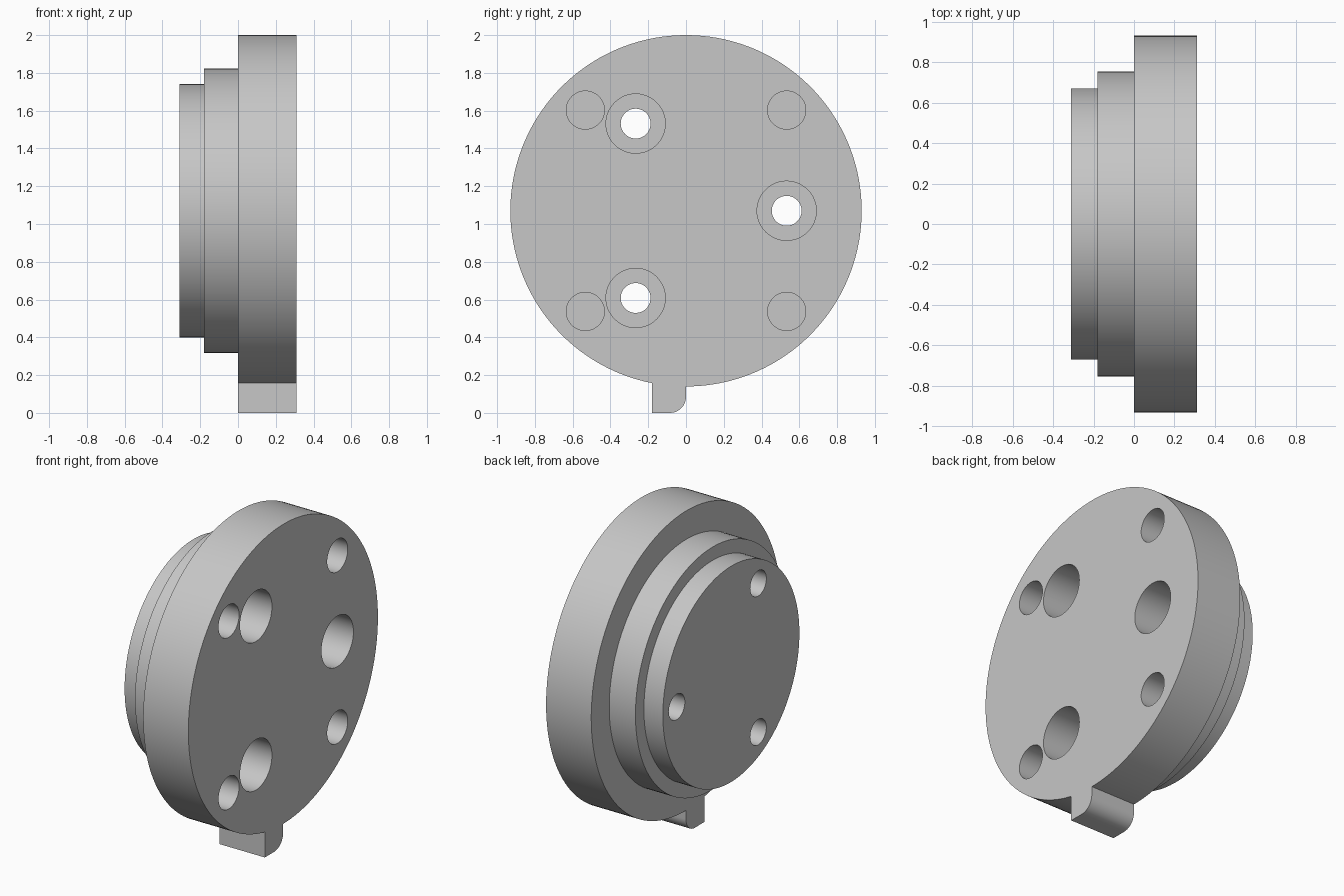
import bpy, bmesh
from math import sin, cos, pi, asin, sqrt, radians

if "Cube" in bpy.data.objects:
    bpy.data.objects.remove(bpy.data.objects["Cube"])

CZ, R = 1.07, 0.93          # axis height and flange radius
BACK, STEP, FRONT = -0.31, -0.18, 0.31

grey = bpy.data.materials.new("machined grey")
grey.use_nodes = True
colour = (0.57, 0.57, 0.57, 1)
grey.diffuse_color = colour
grey.node_tree.nodes["Principled BSDF"].inputs["Base Color"].default_value = colour


def arc(cy, cz, r, a0, a1, n):
    return [(cy + r * cos(a0 + (a1 - a0) * i / n), cz + r * sin(a0 + (a1 - a0) * i / n))
            for i in range(n + 1)]


def circle(cy, cz, r, n):
    return arc(cy, cz, r, 0, 2 * pi, n)[:-1]


def add_prism(bm, rings):
    """Closed solid through equal-length outlines given as (x, [(y, z), ...])."""
    loops = [[bm.verts.new((x, y, z)) for y, z in pts] for x, pts in rings]
    for a, b in zip(loops, loops[1:]):
        for i in range(len(a)):
            j = (i + 1) % len(a)
            bm.faces.new((a[i], a[j], b[j], b[i]))
    bm.faces.new(loops[0][::-1])
    bm.faces.new(loops[-1])


def make_object(name, solids):
    bm = bmesh.new()
    for rings in solids:
        add_prism(bm, rings)
    bmesh.ops.recalc_face_normals(bm, faces=bm.faces)
    mesh = bpy.data.meshes.new(name)
    bm.to_mesh(mesh)
    bm.free()
    mesh.materials.append(grey)
    obj = bpy.data.objects.new(name, mesh)
    bpy.context.collection.objects.link(obj)
    return obj


# Flange outline: disc with a locating tab rounded at one bottom corner
tab_w, tab_r = 0.18, 0.085
outline = arc(0, CZ, R, -pi / 2, 1.5 * pi - asin(tab_w / R), 160)
outline += [(-tab_w, 0)] + arc(-tab_r, tab_r, tab_r, -pi / 2, 0, 10)
flange = make_object("flange_with_tab", [[(0, outline), (FRONT, outline)]])

# Stepped bosses on the back
boss = circle(0, CZ, 0.753, 144)
cap = circle(0, CZ, 0.67, 144)
boss_obj = make_object("middle_boss", [[(STEP, boss), (0, boss)]])
cap_obj = make_object("end_boss", [[(BACK, cap), (STEP, cap)]])

# Cutter: three counterbored through holes and four blind holes
bolt_r, seat_x, over = 0.533, -0.09, 0.05
cuts = []
for k in range(3):
    y, z = bolt_r * cos(2 * pi * k / 3), CZ + bolt_r * sin(2 * pi * k / 3)
    small, big = circle(y, z, 0.079, 48), circle(y, z, 0.157, 48)
    cuts.append([(BACK - over, small), (seat_x, small), (seat_x, big), (FRONT + over, big)])
for sy in (-1, 1):
    for sz in (-1, 1):
        pin = circle(sy * bolt_r, CZ + sz * bolt_r, 0.101, 48)
        cuts.append([(0.06, pin), (FRONT + over, pin)])
cutter = make_object("hole_cutter", cuts)
cutter.hide_render = True

# Drill every part and shade the round walls smooth
for obj in (flange, boss_obj, cap_obj):
    bpy.ops.object.select_all(action='DESELECT')
    obj.select_set(True)
    bpy.context.view_layer.objects.active = obj
    mod = obj.modifiers.new("holes", 'BOOLEAN')
    mod.operation, mod.solver, mod.object = 'DIFFERENCE', 'EXACT', cutter
    bpy.ops.object.modifier_apply(modifier=mod.name)
    bpy.ops.object.shade_smooth_by_angle(angle=radians(30))

bpy.data.objects.remove(cutter)
